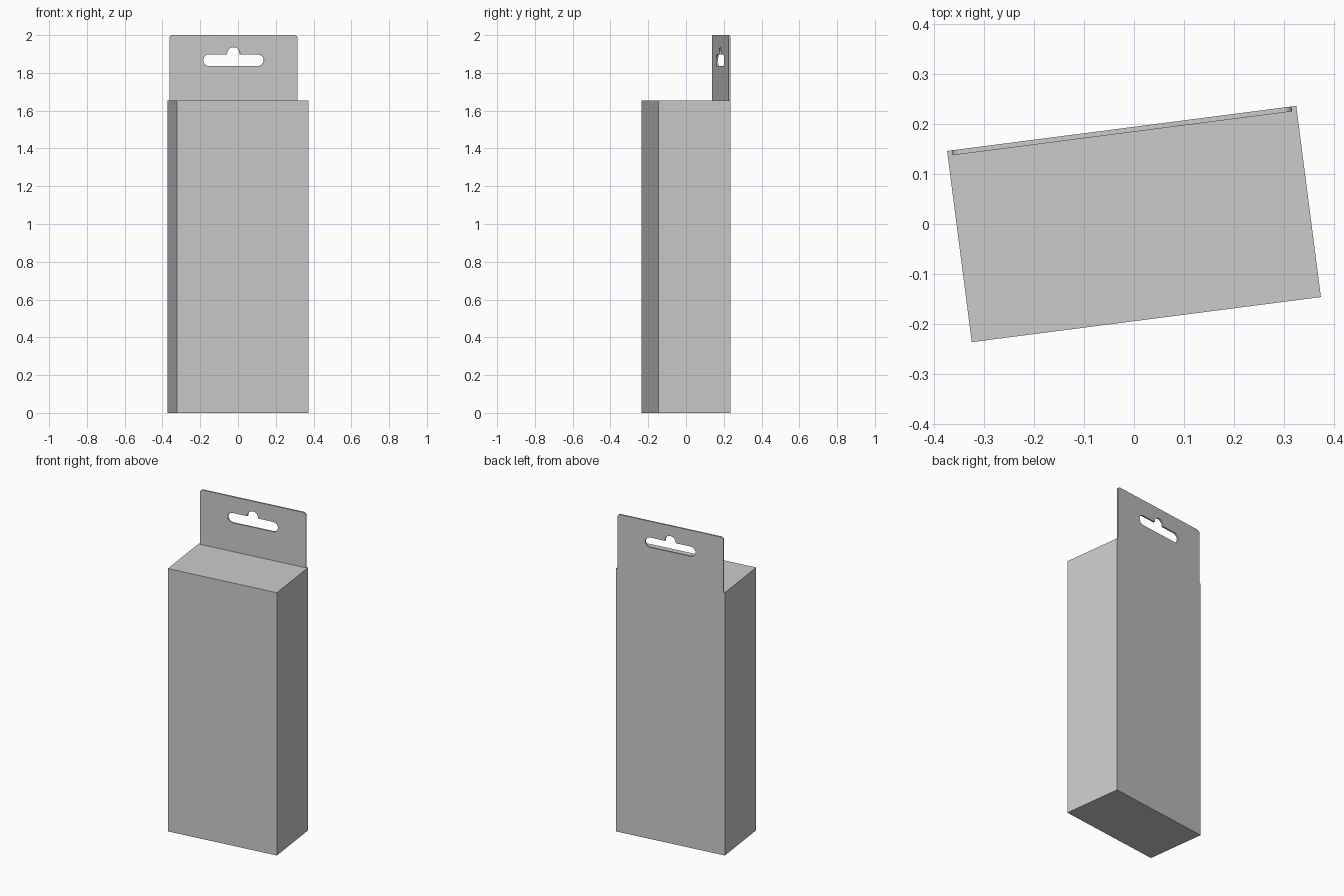
import bpy
from math import sin, cos, pi, radians
from mathutils import Matrix

cube = bpy.data.objects.get("Cube")
if cube:
    bpy.data.objects.remove(cube, do_unlink=True)

WIDTH, DEPTH, BODY_TOP, TOP = 0.703, 0.385, 1.655, 2.0
TAB_HALF, TAB_THICK, CORNER = 0.342, 0.01, 0.018
TURN = Matrix.Rotation(radians(7.35), 4, 'Z')

grey = bpy.data.materials.new("plain_grey")
grey.use_nodes = True
grey.diffuse_color = (0.6, 0.6, 0.6, 1)
grey.node_tree.nodes["Principled BSDF"].inputs["Base Color"].default_value = grey.diffuse_color


def arc(cx, cz, r, start, end, steps=8):
    angles = [radians(start + (end - start) * i / steps) for i in range(steps + 1)]
    return [(cx + r * cos(a), cz + r * sin(a)) for a in angles]


# Box body
bpy.ops.mesh.primitive_cube_add(size=1)
body = bpy.context.object
body.name = "box_body"
body.data.transform(TURN @ Matrix.Translation((0, 0, BODY_TOP / 2))
                    @ Matrix.Diagonal((WIDTH, DEPTH, BODY_TOP, 1)))
body.data.materials.append(grey)

# Hanging tab outline with rounded top corners
outline = [(-TAB_HALF, BODY_TOP), (TAB_HALF, BODY_TOP)]
outline += arc(TAB_HALF - CORNER, TOP - CORNER, CORNER, 0, 90)
outline += arc(CORNER - TAB_HALF, TOP - CORNER, CORNER, 90, 180)

# Hanger slot: long rounded slot with a round notch on top
SLOT_Z, SLOT_R, SLOT_END, NOTCH_R = 1.867, 0.031, 0.131, 0.034
slot = arc(SLOT_END, SLOT_Z, SLOT_R, -90, 90)
slot += arc(0, SLOT_Z + SLOT_R + 0.004, NOTCH_R, 0, 180, 12)
slot += arc(-SLOT_END, SLOT_Z, SLOT_R, 90, 270)
# Straight feet of the notch
slot[9:9] = [(NOTCH_R, SLOT_Z + SLOT_R)]
slot[23:23] = [(-NOTCH_R, SLOT_Z + SLOT_R)]

curve = bpy.data.curves.new("hanging_tab_profile", 'CURVE')
curve.dimensions = '2D'
curve.fill_mode = 'BOTH'
curve.extrude = TAB_THICK / 2
for points in (outline, slot):
    spline = curve.splines.new('POLY')
    spline.points.add(len(points) - 1)
    for p, (x, z) in zip(spline.points, points):
        p.co = (x, z, 0, 1)
    spline.use_cyclic_u = True

tab = bpy.data.objects.new("hanging_tab", curve)
bpy.context.collection.objects.link(tab)
bpy.ops.object.select_all(action='DESELECT')
tab.select_set(True)
bpy.context.view_layer.objects.active = tab
bpy.ops.object.convert(target='MESH')
tab = bpy.context.object
tab.name = "hanging_tab"
tab.data.transform(TURN @ Matrix.Translation((0, (DEPTH - TAB_THICK) / 2, 0))
                   @ Matrix.Rotation(pi / 2, 4, 'X'))
tab.data.materials.clear()
tab.data.materials.append(grey)
for obj in (body, tab):
    obj.data.polygons.foreach_set("use_smooth", [False] * len(obj.data.polygons))
